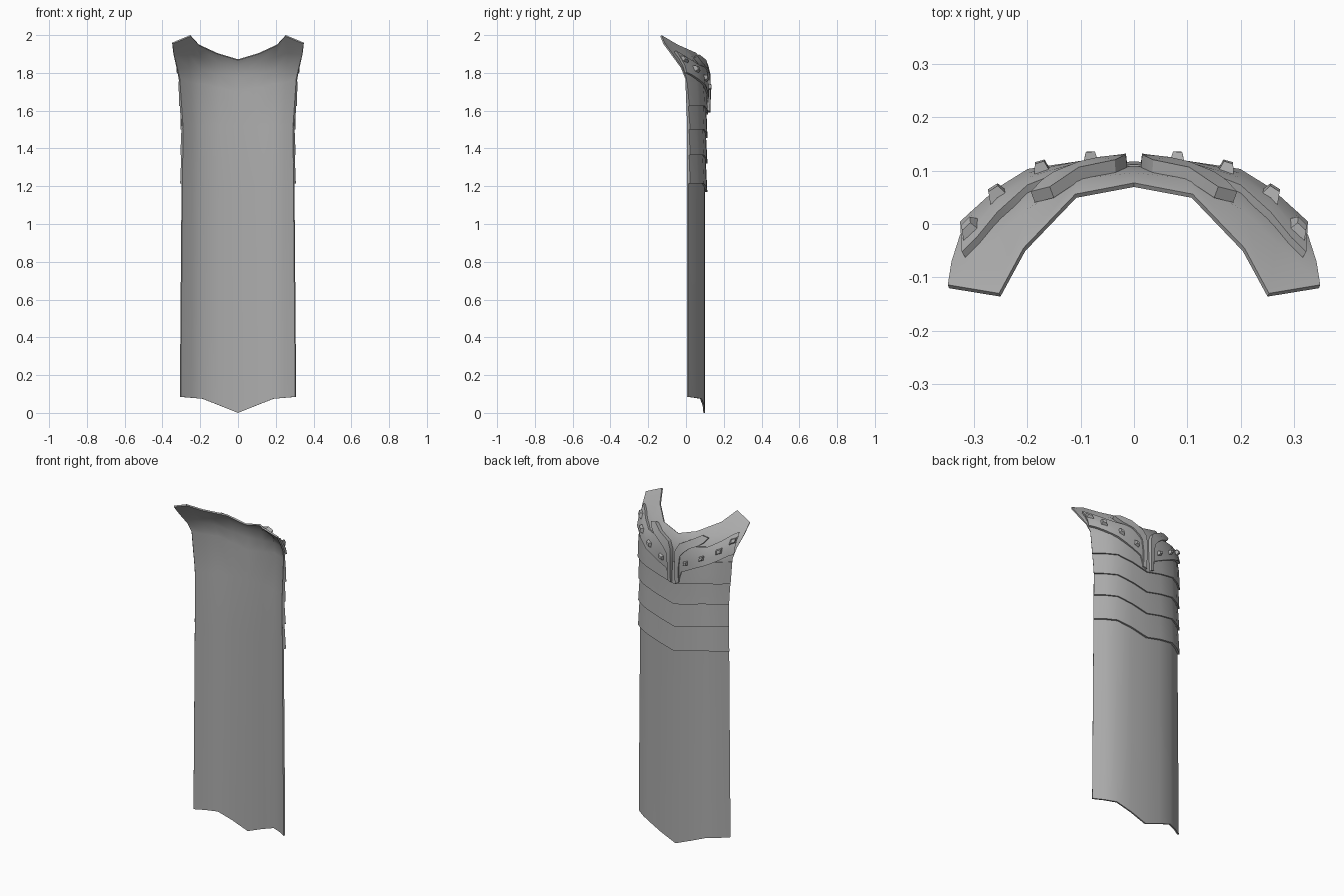
import bpy
from mathutils import Vector

if "Cube" in bpy.data.objects:
    bpy.data.objects.remove(bpy.data.objects["Cube"])

steel = bpy.data.materials.new("grey_steel")
steel.diffuse_color = (0.42, 0.42, 0.42, 1)
steel.use_nodes = True
steel.node_tree.nodes["Principled BSDF"].inputs["Base Color"].default_value = steel.diffuse_color

# Half panel: columns from the spine to the side edge, points run bottom to top
COLS = [
    [(0, .101, 0), (0, .101, 1.2), (0, .103, 1.52), (0, .109, 1.7),
     (0, .108, 1.78), (0, .096, 1.84), (0, .077, 1.872)],
    [(.10, .097, .04), (.10, .097, 1.2), (.10, .099, 1.52), (.10, .105, 1.72),
     (.103, .102, 1.79), (.107, .085, 1.86), (.11, .056, 1.905)],
    [(.19, .083, .075), (.19, .083, 1.2), (.19, .085, 1.52), (.195, .09, 1.74),
     (.20, .069, 1.82), (.205, .025, 1.89), (.207, -.045, 1.95)],
    [(.25, .052, .08), (.248, .052, 1.2), (.248, .053, 1.52), (.255, .056, 1.75),
     (.262, .034, 1.83), (.268, -.035, 1.91), (.253, -.13, 2.0)],
    [(.308, .013, .085), (.299, .013, 1.2), (.297, .013, 1.52), (.314, .003, 1.77),
     (.326, -.02, 1.83), (.342, -.07, 1.9), (.349, -.114, 1.96)],
]


def on_column(col, z):
    z = min(max(z, col[0][2]), col[-1][2])
    for a, b in zip(col, col[1:]):
        if z <= b[2]:
            return Vector(a).lerp(Vector(b), (z - a[2]) / (b[2] - a[2]))
    return Vector(col[-1])


def base(t, z):
    i = min(int(t), len(COLS) - 2)
    return on_column(COLS[i], z).lerp(on_column(COLS[i + 1], z), t - i)


def surf(t, z, off):
    """Point on the outer face of the panel, lifted along its normal."""
    a, b = max(t - .3, 0), min(t + .3, 4)
    n = (base(t, z + .03) - base(t, z - .03)).cross(base(b, z) - base(a, z))
    n.normalize()
    if n.y < 0:
        n = -n
    p = base(t, z) + n * off
    if t == 0:
        p.x = 0
    return p


def at_x(x, z, off):
    """Same, addressed by x and z."""
    lo, hi = 0.0, 4.0
    for _ in range(30):
        m = (lo + hi) / 2
        if base(m, z).x < x:
            lo = m
        else:
            hi = m
    return surf(hi, z, off)


def make(name, verts, faces, thick=0, merge=True, angle=.5):
    me = bpy.data.meshes.new(name)
    me.from_pydata([tuple(v) for v in verts], [], faces)
    me.materials.append(steel)
    ob = bpy.data.objects.new(name, me)
    bpy.context.collection.objects.link(ob)
    mir = ob.modifiers.new("mirror", 'MIRROR')
    mir.use_mirror_merge = merge
    mir.merge_threshold = .0005
    if thick:
        sol = ob.modifiers.new("thickness", 'SOLIDIFY')
        sol.thickness = thick
        sol.offset = -1
    bpy.ops.object.select_all(action='DESELECT')
    ob.select_set(True)
    bpy.context.view_layer.objects.active = ob
    bpy.ops.object.convert(target='MESH')
    bpy.ops.object.shade_smooth_by_angle(angle=angle)
    return ob


def sheet(name, strips, thick, merge=True):
    """Surface through strips ordered outward from the spine, points going up."""
    n = len(strips[0])
    verts = [p for s in strips for p in s]
    faces = [(i * n + j, i * n + j + 1, (i + 1) * n + j + 1, (i + 1) * n + j)
             for i in range(len(strips) - 1) for j in range(n - 1)]
    return make(name, verts, faces, thick, merge)


# Main curved panel with flared top
sheet("back_panel", COLS, .009)

# Overlapping bands, each flaring outward at its lower edge
RISE = [0, .025, .045, .045, .045]
EDGES = [1.17, 1.32, 1.455, 1.58, 1.69]
for k in range(4):
    strips = [[surf(t, EDGES[k] + RISE[t], .012),
               surf(t, (EDGES[k] + EDGES[k + 1]) / 2 + RISE[t], .008),
               surf(t, EDGES[k + 1] + RISE[t] + .02, .003)] for t in range(5)]
    sheet(f"band_{k + 1}", strips, .011)

# Collar plate, stations of (x, lower z, upper z)
STATIONS = [(.014, 1.60, 1.78), (.034, 1.61, 1.80), (.05, 1.665, 1.815),
            (.10, 1.69, 1.825), (.15, 1.715, 1.83), (.195, 1.735, 1.835),
            (.25, 1.765, 1.865), (.29, 1.79, 1.895), (.317, 1.80, 1.91)]
sheet("collar_plate",
      [[at_x(x, a + (b - a) * f, .014) for f in (0, .35, .7, 1)] for x, a, b in STATIONS],
      .016, False)

# Raised bracket: spine prong that turns outward into a pointed arm
ARM = [((.036, 1.60), (.014, 1.59)), ((.036, 1.69), (.014, 1.69)),
       ((.045, 1.76), (.014, 1.785)), ((.065, 1.785), (.035, 1.825)),
       ((.10, 1.815), (.10, 1.86)), ((.145, 1.835), (.15, 1.885)),
       ((.165, 1.85), (.185, 1.875))]
sheet("collar_bracket",
      [[at_x(*a, .022), at_x(*b, .024)] for a, b in ARM], .024, False)

# Studs along the collar
for k, (x, z) in enumerate([(.08, 1.725), (.17, 1.77), (.25, 1.815), (.30, 1.865)]):
    verts = []
    for half, off in ((.014, .01), (.008, .03)):
        for sx, sz in ((-1, -1), (1, -1), (1, 1), (-1, 1)):
            verts.append(at_x(x + sx * half, z + sz * half + sx * half * .4, off))
    faces = [(4, 7, 6, 5), (0, 1, 2, 3)] + \
            [(i, i + 4, (i + 1) % 4 + 4, (i + 1) % 4) for i in range(4)]
    make(f"collar_stud_{k + 1}", verts, faces, 0, False)
